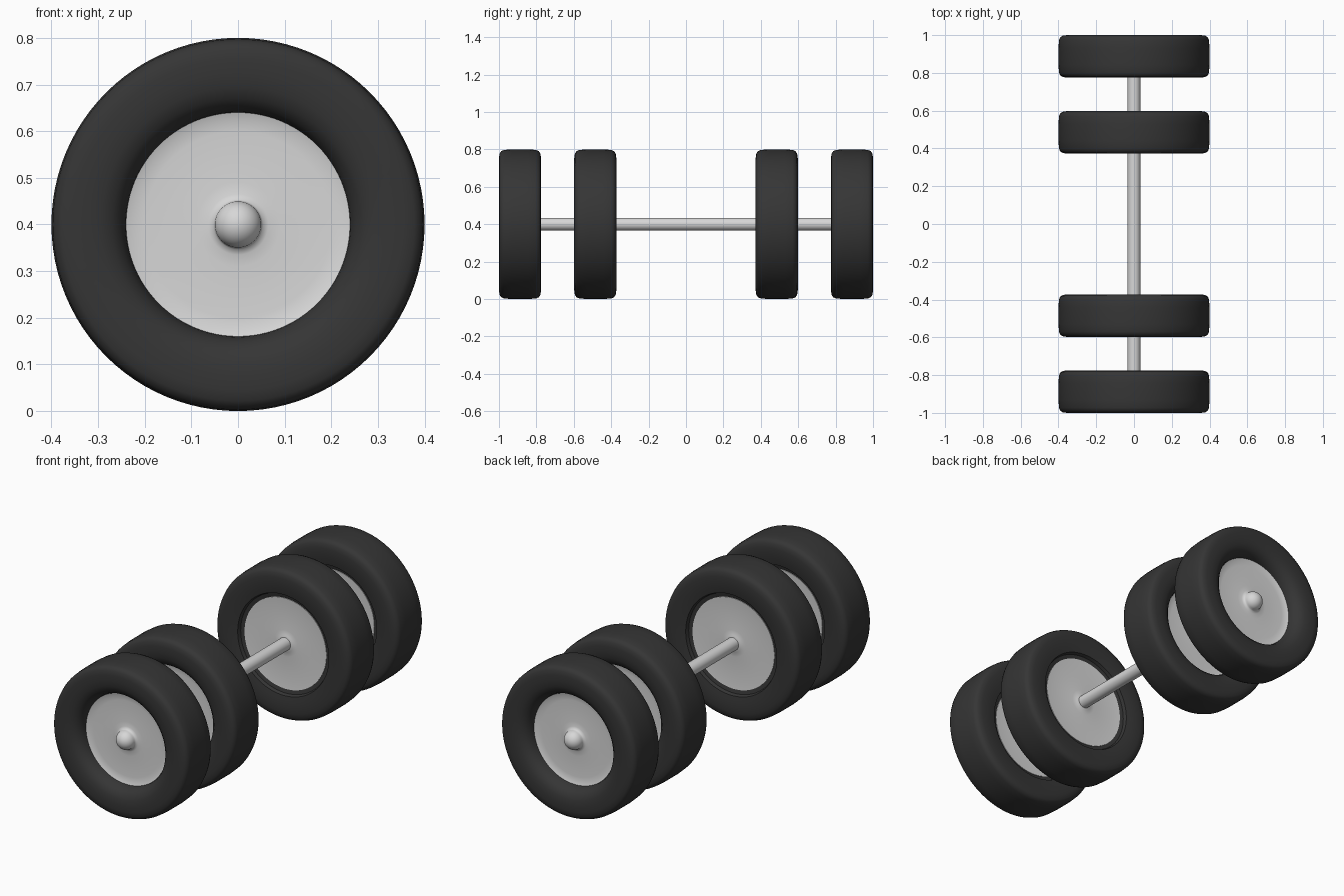
import bpy, bmesh, math
from mathutils import Matrix, Vector

if "Cube" in bpy.data.objects:
    bpy.data.objects.remove(bpy.data.objects["Cube"])

def material(name, v):
    m = bpy.data.materials.new(name)
    m.diffuse_color = (v, v, v, 1)
    m.use_nodes = True
    m.node_tree.nodes["Principled BSDF"].inputs["Base Color"].default_value = m.diffuse_color
    return m

rubber = material("black rubber", 0.036)
metal = material("light grey metal", 0.68)

def lathe(name, profile, mat, centre, side, closed=False, steps=96, angle=40):
    """Spin (radius, outward offset) points about the y axis; side = -1 or 1 is outward."""
    bm = bmesh.new()
    rings = []
    for r, h in profile:
        if r < 1e-5:
            rings.append([bm.verts.new((0, side * h, 0))])
        else:
            rings.append([bm.verts.new((r * math.cos(a), side * h, r * math.sin(a)))
                          for a in (2 * math.pi * i / steps for i in range(steps))])
    pairs = list(zip(rings, rings[1:]))
    if closed:
        pairs.append((rings[-1], rings[0]))
    for a, b in pairs:
        for i in range(steps):
            j = (i + 1) % steps
            if len(a) == 1:
                bm.faces.new((a[0], b[i], b[j]))
            elif len(b) == 1:
                bm.faces.new((a[i], a[j], b[0]))
            else:
                bm.faces.new((a[i], a[j], b[j], b[i]))
    bmesh.ops.recalc_face_normals(bm, faces=bm.faces[:])
    me = bpy.data.meshes.new(name)
    bm.to_mesh(me)
    bm.free()
    me.materials.append(mat)
    ob = bpy.data.objects.new(name, me)
    ob.location = (0, centre, 0.4)
    bpy.context.collection.objects.link(ob)
    bpy.context.view_layer.objects.active = ob
    ob.select_set(True)
    bpy.ops.object.shade_smooth_by_angle(angle=math.radians(angle))
    ob.select_set(False)
    return ob

# Tyre cross-section: soft outer bulge, flat tread, stepped lip on the inner side
tyre = [(0.238, 0.035), (0.242, 0.060), (0.252, 0.083), (0.270, 0.100), (0.295, 0.110),
        (0.325, 0.1125), (0.355, 0.1125), (0.378, 0.109), (0.391, 0.100), (0.397, 0.085),
        (0.400, 0.045), (0.400, -0.045),
        (0.397, -0.085), (0.391, -0.100), (0.378, -0.109), (0.355, -0.1125),
        (0.325, -0.1125), (0.295, -0.110), (0.268, -0.105), (0.262, -0.088), (0.238, -0.082)]

# Wheel disc: domed hub with a small fillet outside, flat disc inside
dome = [(0.05 * math.sin(t), 0.052 + 0.05 * math.cos(t))
        for t in (math.pi / 2 * i / 10 for i in range(11))]
disc = dome + [(0.053, 0.046), (0.065, 0.042), (0.09, 0.040), (0.20, 0.040), (0.225, 0.042),
               (0.241, 0.048), (0.241, -0.086), (0.20, -0.083), (0.07, -0.083),
               (0.045, -0.086), (0.032, -0.092), (0.0, -0.092)]

for side, end in ((-1, "front"), (1, "back")):
    for y, place in ((0.8875, "outer"), (0.485, "inner")):
        lathe(f"{end}_{place}_tyre", tyre, rubber, side * y, side, closed=True)
        lathe(f"{end}_{place}_wheel_disc", disc, metal, side * y, side, angle=60)

# Axle running through all four wheels
lathe("axle", [(0, -0.93), (0.034, -0.93), (0.034, 0.93), (0, 0.93)], metal, 0, 1, steps=32)
